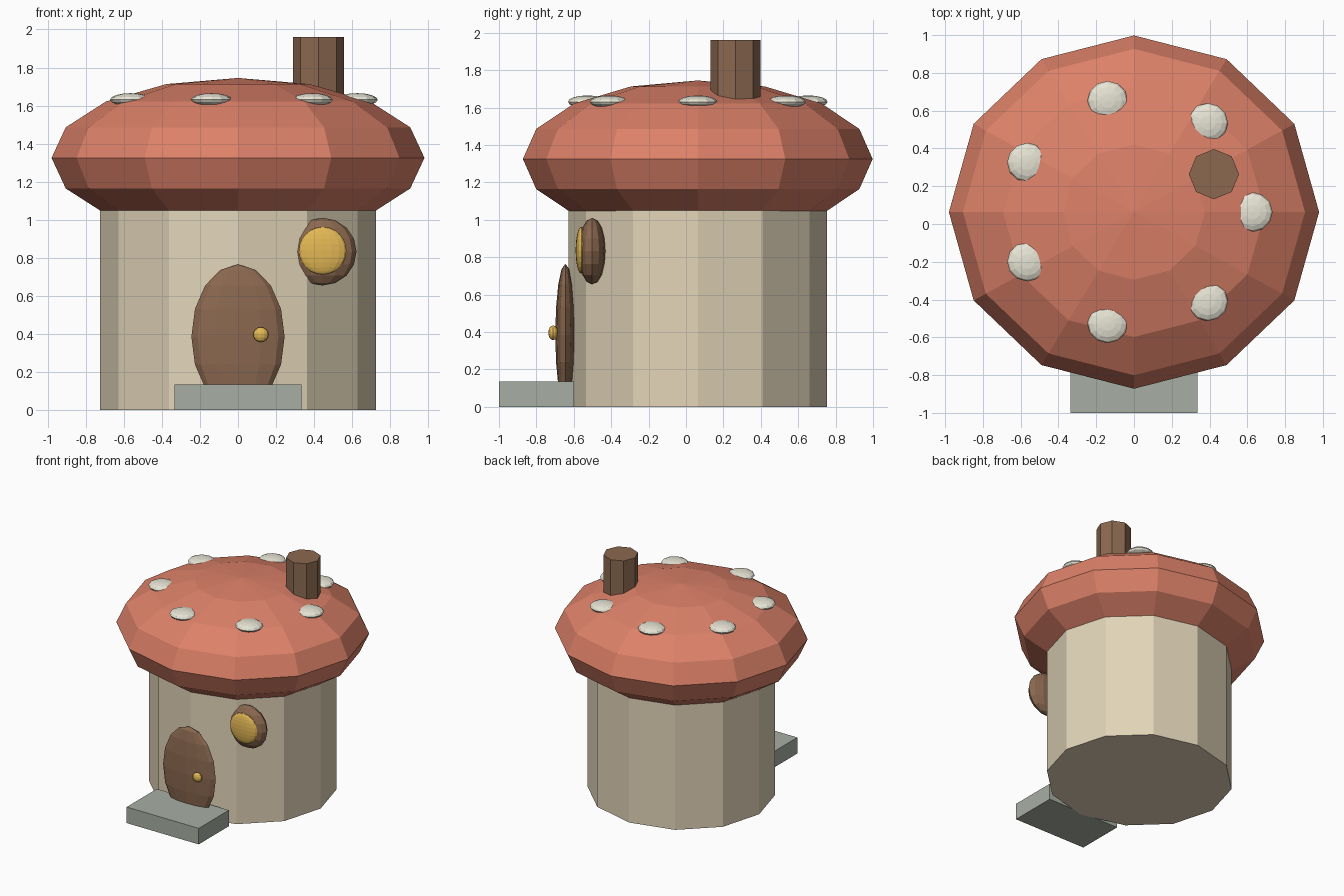
import bpy
import math

if "Cube" in bpy.data.objects:
    bpy.data.objects.remove(bpy.data.objects["Cube"])

CY = 0.063  # y of the house axis


def material(name, rgb):
    m = bpy.data.materials.new(name)
    m.diffuse_color = (*rgb, 1)
    m.use_nodes = True
    m.node_tree.nodes["Principled BSDF"].inputs["Base Color"].default_value = m.diffuse_color
    return m


RED = material("cap_red", (0.72, 0.22, 0.14))
CREAM = material("wall_cream", (0.76, 0.66, 0.48))
BROWN = material("wood_brown", (0.26, 0.14, 0.08))
GOLD = material("warm_yellow", (0.77, 0.48, 0.09))
WHITE = material("spot_white", (0.80, 0.78, 0.66))
STONE = material("step_stone", (0.39, 0.43, 0.37))


def finish(name, mat, scale):
    ob = bpy.context.object
    ob.name = name
    ob.scale = scale
    ob.data.materials.append(mat)
    return ob


def ellipsoid(name, loc, radii, mat, segments=12, rings=8):
    bpy.ops.mesh.primitive_uv_sphere_add(segments=segments, ring_count=rings,
                                         radius=1, location=loc)
    return finish(name, mat, radii)


def prism(name, loc, rx, ry, z0, z1, sides, mat):
    bpy.ops.mesh.primitive_cylinder_add(vertices=sides, radius=1, depth=1,
                                        location=(loc[0], loc[1], (z0 + z1) / 2))
    return finish(name, mat, (rx, ry, z1 - z0))


# Stem wall and mushroom cap roof
prism("wall", (0, CY), 0.725, 0.691, 0, 1.12, 12, CREAM)
ellipsoid("roof_cap", (0, CY, 1.325), (0.98, 0.935, 0.42), RED)

# Ring of flat spots on the roof
for i in range(7):
    a = math.tau * i / 7
    ellipsoid(f"roof_spot_{i + 1}",
              (0.627 * math.cos(a), CY + 0.605 * math.sin(a), 1.631),
              (0.107, 0.104, 0.034), WHITE)

# Chimney
prism("chimney", (0.423, 0.264), 0.133, 0.133, 1.56, 1.96, 8, BROWN)

# Door with knob
ellipsoid("door", (0, -0.645, 0.385), (0.245, 0.054, 0.38), BROWN)
ellipsoid("door_knob", (0.12, -0.71, 0.396), (0.04, 0.026, 0.039), GOLD)

# Round window
ellipsoid("window_frame", (0.445, -0.502, 0.832), (0.178, 0.074, 0.178), BROWN)
ellipsoid("window_pane", (0.445, -0.56, 0.837), (0.125, 0.03, 0.125), GOLD, 16, 12)

# Stone step
bpy.ops.mesh.primitive_cube_add(size=1, location=(0, -0.80, 0.0675))
finish("step", STONE, (0.67, 0.40, 0.135))
